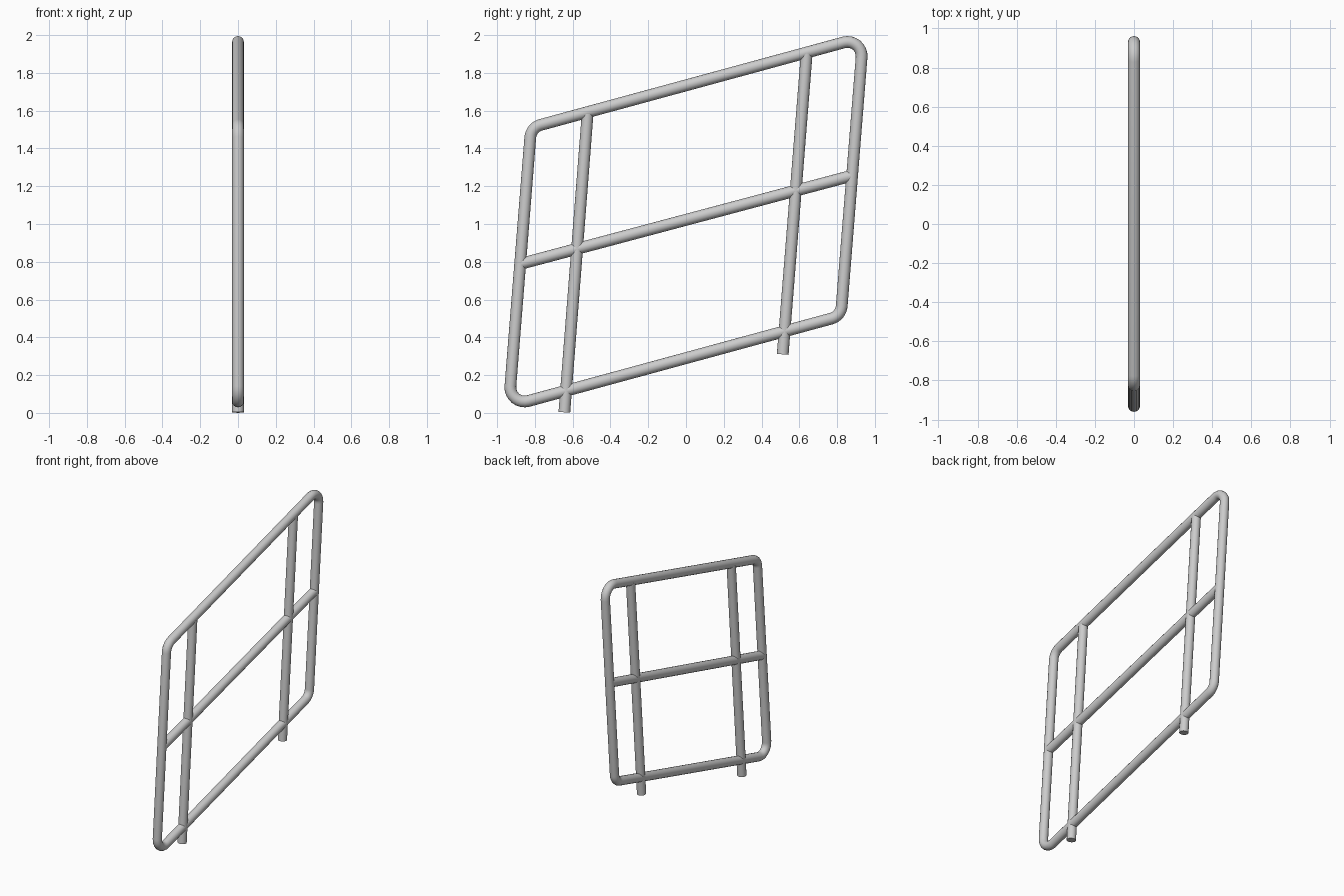
import bpy, math
from mathutils import Vector

if "Cube" in bpy.data.objects:
    bpy.data.objects.remove(bpy.data.objects["Cube"])

R = 0.031          # tube radius
LEAN, RISE = 0.08, 0.272   # sideways lean of uprights, slope of rails
MID = 1.012        # height of the frame centre


def tube(name, pts, cyclic=False):
    """Round smooth tube along (y, z) points in the x = 0 plane."""
    cu = bpy.data.curves.new(name, 'CURVE')
    cu.dimensions = '3D'
    cu.bevel_depth = R
    cu.bevel_resolution = 6
    cu.use_fill_caps = True
    sp = cu.splines.new('POLY')
    sp.points.add(len(pts) - 1)
    for p, (y, z) in zip(sp.points, pts):
        p.co = (0, y, z, 1)
    sp.use_cyclic_u = cyclic
    ob = bpy.data.objects.new(name, cu)
    bpy.context.collection.objects.link(ob)
    bpy.ops.object.select_all(action='DESELECT')
    bpy.context.view_layer.objects.active = ob
    ob.select_set(True)
    bpy.ops.object.convert(target='MESH')
    bpy.ops.object.shade_smooth_by_angle(angle=math.radians(40))
    bpy.context.object.name = name


def corner(side, level):
    """Crossing of an upright (y = side + LEAN*h) and a rail (h = level + RISE*y)."""
    y = (side + LEAN * level) / (1 - LEAN * RISE)
    return Vector((y, level + RISE * y + MID))


def rounded(corners, rad, steps=8):
    """Round every corner of a closed outline with a circular arc."""
    out = []
    for i, c in enumerate(corners):
        a = (corners[i - 1] - c).normalized()
        b = (corners[(i + 1) % len(corners)] - c).normalized()
        half = a.angle(b) / 2
        mid = c + (a + b).normalized() * rad / math.sin(half)
        s = c + a * rad / math.tan(half) - mid
        e = c + b * rad / math.tan(half) - mid
        total = s.angle(e)
        for k in range(steps + 1):
            t = k / steps
            out.append(mid + (s * math.sin((1 - t) * total) + e * math.sin(t * total)) / math.sin(total))
    return out


# Outer frame loop
loop = [corner(-0.86, -0.722), corner(0.86, -0.722), corner(0.86, 0.722), corner(-0.86, 0.722)]
tube("outer_frame", rounded(loop, 0.075), cyclic=True)

# Middle rail
tube("middle_rail", [(-0.872, 0.79), (0.872, 1.254)])

# Two posts that stick out below the frame
tube("left_post", [(-0.644, 0.003), (-0.521, 1.582)])
tube("right_post", [(0.512, 0.31), (0.639, 1.902)])
